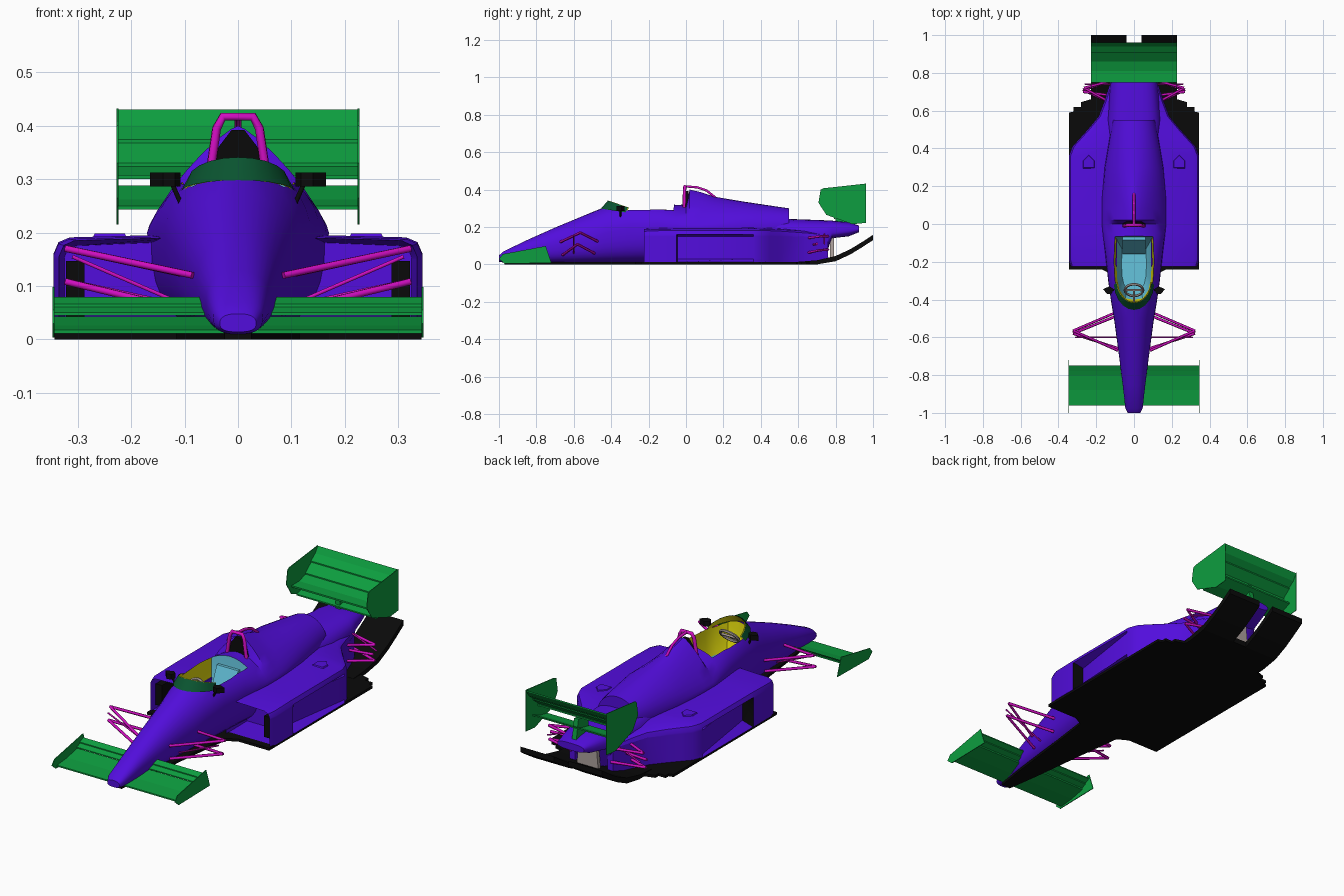
import bpy, bmesh, math

cube = bpy.data.objects.get("Cube")
if cube:
    bpy.data.objects.remove(cube, do_unlink=True)


def material(name, r, g, b):
    m = bpy.data.materials.new(name)
    m.use_nodes = True
    m.diffuse_color = (r, g, b, 1)
    m.node_tree.nodes["Principled BSDF"].inputs["Base Color"].default_value = (r, g, b, 1)
    return m


PURPLE = material("body purple", .085, .004, .72)
GREEN = material("wing green", .004, .34, .05)
DARK = material("screen dark green", .003, .09, .03)
BLACK = material("black", .003, .003, .003)
MAGENTA = material("suspension magenta", .62, .004, .52)
YELLOW = material("cockpit yellow", .78, .72, .004)
CYAN = material("seat light blue", .13, .55, .72)
GREY = material("metal grey", .42, .36, .34)


def activate(ob):
    bpy.ops.object.select_all(action='DESELECT')
    ob.select_set(True)
    bpy.context.view_layer.objects.active = ob


def mesh(name, verts, faces, mats, smooth=None):
    me = bpy.data.meshes.new(name)
    me.from_pydata(verts, [], faces)
    for m in mats:
        me.materials.append(m)
    bm = bmesh.new()
    bm.from_mesh(me)
    bmesh.ops.recalc_face_normals(bm, faces=bm.faces)
    bm.to_mesh(me)
    bm.free()
    ob = bpy.data.objects.new(name, me)
    bpy.context.collection.objects.link(ob)
    if smooth:
        activate(ob)
        bpy.ops.object.shade_smooth_by_angle(angle=math.radians(smooth))
    return ob


def loft(name, rings, mats, smooth=None):
    n = len(rings[0])
    faces = [(r * n + i, r * n + (i + 1) % n, (r + 1) * n + (i + 1) % n, (r + 1) * n + i)
             for r in range(len(rings) - 1) for i in range(n)]
    last = (len(rings) - 1) * n
    faces += [tuple(range(n)), tuple(range(last, last + n))]
    return mesh(name, [p for ring in rings for p in ring], faces, mats, smooth)


def prism(name, outline, axis, lo, hi, mat):
    """Extrude a 2D outline along one axis."""
    def point(p, h):
        q = list(p)
        q.insert(axis, h)
        return tuple(q)
    return loft(name, [[point(p, h) for p in outline] for h in (lo, hi)], [mat])


def blade(name, line, half, thick, mat):
    """Wing element: a thin curved yz profile spanning x."""
    low = [(y, z - thick) for y, z in reversed(line)]
    return prism(name, line + low, 0, -half, half, mat)


def rod(name, points, radius, mat):
    cu = bpy.data.curves.new(name, 'CURVE')
    cu.dimensions = '3D'
    cu.bevel_depth, cu.bevel_resolution, cu.use_fill_caps = radius, 1, True
    sp = cu.splines.new('POLY')
    sp.points.add(len(points) - 1)
    for p, co in zip(sp.points, points):
        p.co = (*co, 1)
    cu.materials.append(mat)
    ob = bpy.data.objects.new(name, cu)
    bpy.context.collection.objects.link(ob)
    activate(ob)
    bpy.ops.object.convert(target='MESH')


def section(y, w, zb, zm, zt, e, n=32):
    """Superellipse body section: e shapes the upper half, the belly is boxy."""
    ring = []
    for i in range(n):
        a = 2 * math.pi * i / n
        c, s = math.cos(a), math.sin(a)
        k = e if s > 0 else .75
        x = math.copysign(abs(c) ** k * w, c)
        ring.append((x, y, zm + abs(s) ** k * ((zt - zm) if s > 0 else (zb - zm))))
    return ring


def mirrored(half):
    return half + [(-x, y) for x, y in reversed(half)]


# Main body: nose, cockpit surround and engine cover
body = loft("main_body", [section(*s) for s in (
    (-1, .034, .014, .03, .048, .8), (-.975, .046, .01, .04, .07, .8),
    (-.85, .06, .01, .07, .13, .9), (-.7, .079, .01, .1, .197, .95),
    (-.5, .106, .01, .14, .28, 1), (-.42, .12, .01, .17, .312, 1),
    (-.3, .137, .01, .19, .338, 1), (-.15, .153, .01, .2, .33, 1),
    (-.05, .165, .01, .2, .318, 1.1), (0, .17, .01, .2, .32, 1.3),
    (.02, .17, .01, .2, .4, 1.6), (.08, .17, .01, .2, .386, 1.6),
    (.15, .168, .01, .2, .362, 1.45), (.3, .155, .01, .2, .337, 1.1),
    (.48, .125, .01, .2, .31, 1), (.55, .112, .03, .2, .3, 1))],
    [PURPLE, YELLOW, CYAN])

# Cockpit opening, cut with a tapered well
rim = [(0, -.43), (.055, -.42), (.09, -.37), (.105, -.3), (.11, -.2), (.105, -.06)]
rim = rim + [(-x, y) for x, y in reversed(rim[1:])]
well = loft("cockpit_cutter", [[(x * k, -.24 + (y + .24) * k, z) for x, y in rim]
            for z, k in ((.08, .6), (.15, .85), (.27, .95), (.45, 1.05))],
            [PURPLE, YELLOW, CYAN])
for f in well.data.polygons:
    f.material_index = 1 if f.center.z > .15 and f.center.y < -.1 else 2
activate(body)
cut = body.modifiers.new("cockpit", 'BOOLEAN')
cut.operation, cut.solver, cut.object = 'DIFFERENCE', 'EXACT', well
cut.material_mode = 'TRANSFER'
bpy.ops.object.modifier_apply(modifier=cut.name)
bpy.data.objects.remove(well, do_unlink=True)
bpy.ops.object.shade_smooth_by_angle(angle=math.radians(30))

# Seat back and steering wheel
prism("seat_back", [(-.16, .09), (-.085, .27), (-.07, .27), (-.07, .09)], 0, -.06, .06, CYAN)
bpy.ops.mesh.primitive_torus_add(major_radius=.048, minor_radius=.007, major_segments=24,
                                 minor_segments=6, location=(0, -.35, .265),
                                 rotation=(math.radians(50), 0, 0))
wheel = bpy.context.object
wheel.name = "steering_wheel"
wheel.data.materials.append(GREY)
rod("steering_spoke", [(-.045, -.35, .265), (.045, -.35, .265)], .006, GREY)
rod("steering_column", [(0, -.35, .265), (0, -.41, .22)], .006, GREY)

# Windscreen: dark outside, yellow inside
arc = [math.radians(a) for a in range(-85, 86, 17)]
verts = [(.107 * math.sin(a), -.31 - .145 * math.cos(a), .276 + .022 * math.cos(a)) for a in arc]
verts += [(.093 * math.sin(a), -.3 - .118 * math.cos(a), .3 + .041 * math.cos(a)) for a in arc]
n = len(arc)
for name, mat, inset in (("windscreen", DARK, 0), ("windscreen_lining", YELLOW, .005)):
    mesh(name, [(x * (1 - inset * 8), y + inset, z) for x, y, z in verts],
         [(i, i + 1, n + i + 1, n + i) for i in range(n - 1)], [mat], 40)

# Intake and roll hoop
prism("intake", [(-.06, .31), (.06, .31), (.035, .362), (.012, .392), (-.012, .392),
                 (-.035, .362)], 1, -.005, .014, BLACK)
rod("roll_hoop", [(-.054, -.01, .3), (-.04, -.008, .395), (-.028, -.006, .417),
                  (.028, -.006, .417), (.04, -.008, .395), (.054, -.01, .3)], .009, MAGENTA)
rod("roll_hoop_brace", [(0, 0, .417), (0, .06, .412), (0, .11, .395), (0, .16, .355)],
    .007, MAGENTA)

# Tail body and its rear plate
loft("tail_body", [section(*s) for s in (
    (.4, .13, .015, .13, .245, .7), (.55, .145, .015, .13, .243, .7),
    (.74, .125, .03, .14, .236, .7), (.78, .115, .14, .17, .234, .7),
    (.87, .09, .15, .18, .225, .7), (.925, .075, .172, .19, .208, .7))], [PURPLE], 35)
prism("gearbox_plate", [(-.06, .04), (.06, .04), (.05, .145), (-.05, .145)], 1, .77, .79, GREY)

for side, s in (("left", 1), ("right", -1)):
    # Side pod with hollow intake and a rear-facing outlet in its side
    rings = []
    for y, w, t, dent in (
            (-.225, .335, .185, 0), (-.19, .345, .188, 0), (-.05, .345, .191, 0),
            (-.045, .345, .191, .06), (.36, .345, .191, 0), (.41, .326, .19, 0),
            (.45, .29, .189, 0), (.5, .245, .187, 0), (.57, .187, .182, 0),
            (.65, .157, .176, 0), (.76, .122, .165, 0)):
        rings.append([(s * x, y, z) for x, z in (
            (.09, .012), (w, .012), (w - dent, .03), (w - dent, .15), (w, t - .03),
            (w - .009, t - .009), (w - .03, t), (.09, t + .006))])
    pod = loft("side_pod_" + side, rings, [PURPLE, BLACK])
    bm = bmesh.new()
    bm.from_mesh(pod.data)
    for f in bm.faces:
        c = f.calc_center_median()
        if -.05 < c.y < -.045 and abs(c.x) > .3 and f.normal.y > .3:
            f.material_index = 1
    front = min(bm.faces, key=lambda f: f.calc_center_median().y)
    bmesh.ops.inset_region(bm, faces=[front], thickness=.01)
    bmesh.ops.translate(bm, verts=front.verts, vec=(0, .16, 0))
    bm.to_mesh(pod.data)
    bm.free()
    activate(pod)
    bpy.ops.object.shade_smooth_by_angle(angle=math.radians(30))
    prism("radiator_" + side, [(s * .287, .04), (s * .322, .04), (s * .322, .147),
          (s * .287, .147)], 1, -.2, -.07, BLACK)

    # Shallow scoop on top of the pod
    base = [(.205, .29), (.275, .29), (.275, .335), (.24, .37), (.205, .335)]
    loft("pod_scoop_" + side, [[(s * (.24 + (x - .24) * k), .33 + (y - .33) * k, z)
         for x, y in base] for z, k in ((.185, 1), (.198, .8))], [PURPLE])

    # Mirror
    prism("mirror_" + side, [(s * .108, -.345), (s * .13, -.33), (s * .165, -.345),
          (s * .14, -.372), (s * .118, -.368)], 2, .286, .312, BLACK)
    rod("mirror_stalk_" + side, [(s * .125, -.35, .295), (s * .105, -.35, .25)], .005, BLACK)

    # Front and rear suspension arms
    arms = {
        "front": [((.322, -.565, .17), (.085, -.67, .12)), ((.322, -.565, .17), (.1, -.47, .122)),
                  ((.322, -.58, .108), (.08, -.66, .05)), ((.322, -.58, .108), (.1, -.49, .06)),
                  ((.31, -.6, .155), (.09, -.6, .06))],
        "rear": [((.265, .72, .15), (.12, .64, .14)), ((.265, .72, .15), (.11, .76, .15)),
                 ((.27, .71, .075), (.12, .64, .06)), ((.27, .71, .075), (.11, .76, .08)),
                 ((.26, .74, .11), (.1, .74, .17)), ((.27, .7, .11), (.12, .68, .105))]}
    for end, pairs in arms.items():
        for i, pair in enumerate(pairs):
            rod(f"{end}_arm_{side}_{i}", [(s * x, y, z) for x, y, z in pair],
                .004 if i == 4 else .007, MAGENTA)

    # Wing end plates
    prism("front_end_plate_" + side, [(-1, .03), (-.98, .055), (-.75, .098), (-.72, .008),
          (-.97, .004)], 0, s * .343, s * .347, GREEN)
    prism("rear_end_plate_" + side, [(.72, .4), (.735, .407), (.962, .432), (.962, .222),
          (.89, .215), (.75, .265), (.708, .33)], 0, s * .224, s * .227, GREEN)

    # Diffuser tunnel
    ramp = [(.6, .014), (.7, .022), (.8, .045), (.88, .082), (.95, .125), (1, .158)]
    under = [(y, max(0, z - .028)) for y, z in reversed(ramp)]
    prism("diffuser_" + side, ramp + under, 0, s * .04, s * .228, BLACK)

prism("diffuser_centre", ramp[:3] + under[3:], 0, -.04, .04, BLACK)

# Floor
prism("floor", mirrored([(.025, -.97), (.05, -.8), (.085, -.5), (.115, -.27), (.17, -.24),
      (.343, -.24), (.343, .59), (.32, .595), (.32, .62), (.28, .62), (.28, .645), (.23, .66)]),
      2, 0, .013, BLACK)

# Front wing
blade("front_wing_main", [(-.96, .018), (-.88, .026), (-.8, .043)], .344, .007, GREEN)
blade("front_wing_flap", [(-.803, .05), (-.775, .061)], .344, .005, GREEN)
blade("front_wing_tip_flap", [(-.778, .066), (-.75, .079)], .344, .005, GREEN)

# Rear wing
blade("rear_wing_main", [(.75, .308), (.81, .308), (.87, .326)], .225, .008, GREEN)
blade("rear_wing_flap", [(.86, .33), (.91, .37)], .225, .006, GREEN)
blade("rear_wing_top_flap", [(.905, .374), (.94, .4), (.96, .43)], .225, .006, GREEN)
blade("rear_beam_wing", [(.79, .25), (.85, .262), (.91, .288)], .225, .007, GREEN)
prism("rear_wing_post", [(.8, .2), (.9, .2), (.88, .315), (.8, .305)], 0, -.012, .012, GREEN)
